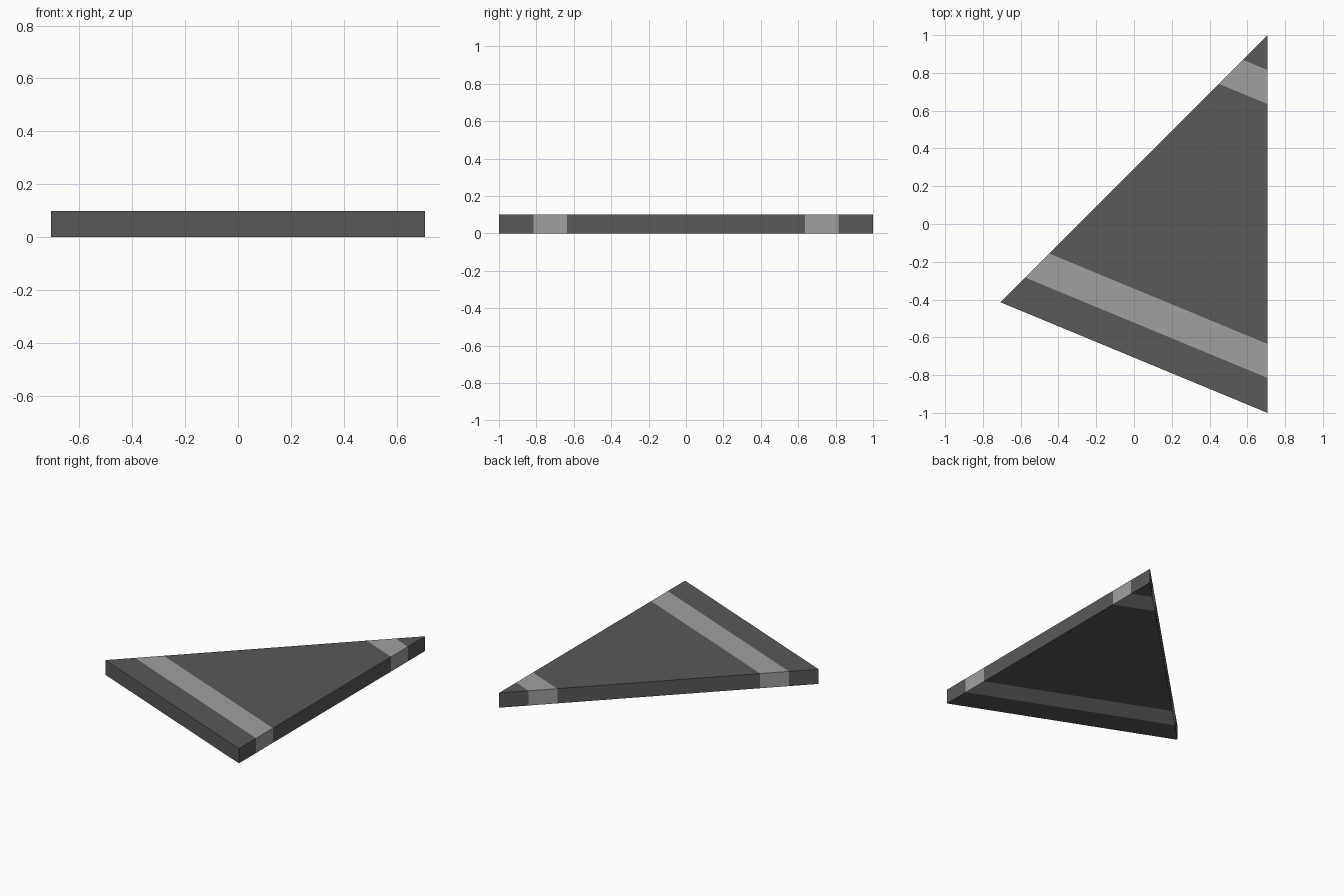
import bpy, bmesh
from mathutils import Vector

if "Cube" in bpy.data.objects:
    bpy.data.objects.remove(bpy.data.objects["Cube"])

THICK = 0.1
APEX = Vector((0.7071, 1.0, 0))
LEFT = Vector((-0.7071, -0.4142, 0))
RIGHT = Vector((0.7071, -1.0, 0))
# stripe limits, as fractions of the way from the apex to the short edge
STRIPES = [(0.0925, 0.1825), (0.8175, 0.9075)]


def material(name, grey):
    mat = bpy.data.materials.new(name)
    mat.diffuse_color = (grey, grey, grey, 1)
    mat.use_nodes = True
    mat.node_tree.nodes["Principled BSDF"].inputs["Base Color"].default_value = mat.diffuse_color
    return mat


# triangular slab
bm = bmesh.new()
base = bm.faces.new([bm.verts.new(p) for p in (APEX, LEFT, RIGHT)])
top = bmesh.ops.extrude_face_region(bm, geom=[base])["geom"]
bmesh.ops.translate(bm, vec=(0, 0, THICK),
                    verts=[v for v in top if isinstance(v, bmesh.types.BMVert)])

# cut lines parallel to the short edge
axis = (LEFT + RIGHT) / 2 - APEX
for t in (t for stripe in STRIPES for t in stripe):
    bmesh.ops.bisect_plane(bm, geom=bm.verts[:] + bm.edges[:] + bm.faces[:],
                           plane_co=APEX + axis * t, plane_no=axis)
bmesh.ops.recalc_face_normals(bm, faces=bm.faces[:])

# light stripes wrap around the slab
for f in bm.faces:
    t = (f.calc_center_bounds() - APEX).dot(axis) / axis.length_squared
    f.material_index = int(any(a < t < b for a, b in STRIPES))

mesh = bpy.data.meshes.new("striped_wedge")
bm.to_mesh(mesh)
bm.free()
mesh.materials.append(material("dark_grey", 0.1))
mesh.materials.append(material("light_grey", 0.35))
bpy.context.collection.objects.link(bpy.data.objects.new("striped_wedge", mesh))
